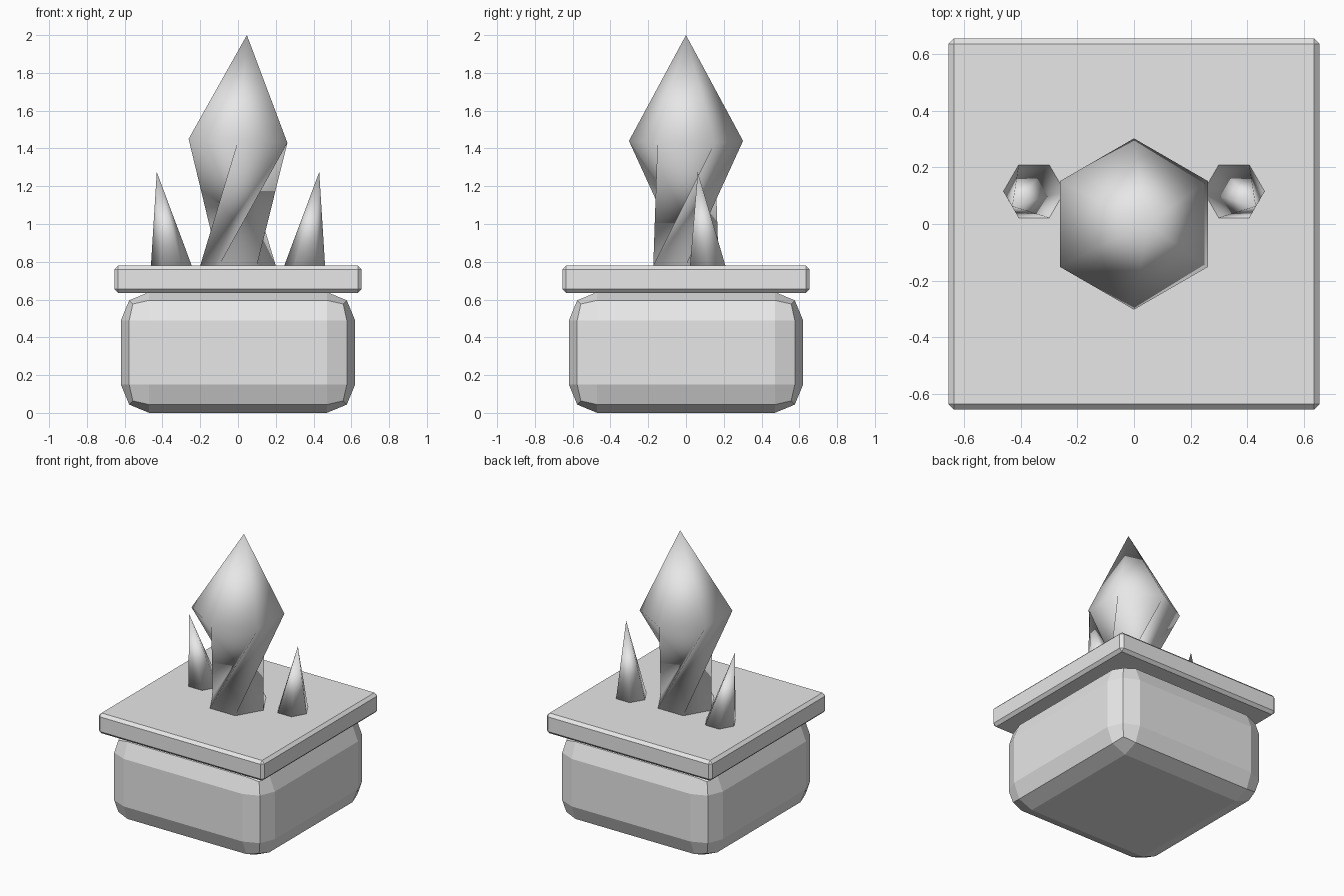
import bpy, bmesh
from math import cos, sin, radians

cube = bpy.data.objects.get("Cube")
if cube:
    bpy.data.objects.remove(cube, do_unlink=True)

stone = bpy.data.materials.new("stone grey")
stone.use_nodes = True
grey = (0.8, 0.8, 0.8, 1)
stone.diffuse_color = grey
stone.node_tree.nodes["Principled BSDF"].inputs["Base Color"].default_value = grey


def add_object(name, bm, smooth=False):
    bmesh.ops.recalc_face_normals(bm, faces=bm.faces)
    mesh = bpy.data.meshes.new(name)
    bm.to_mesh(mesh)
    bm.free()
    mesh.materials.append(stone)
    for poly in mesh.polygons:
        poly.use_smooth = smooth
    obj = bpy.data.objects.new(name, mesh)
    bpy.context.collection.objects.link(obj)
    return obj


def bevelled_box(name, half, bottom, top, width, segments):
    bm = bmesh.new()
    bmesh.ops.create_cube(bm, size=1)
    for v in bm.verts:
        v.co.x *= 2 * half
        v.co.y *= 2 * half
        v.co.z = top if v.co.z > 0 else bottom
    bmesh.ops.bevel(bm, geom=bm.edges[:], offset=width, segments=segments,
                    profile=0.5, affect='EDGES', clamp_overlap=True)
    return add_object(name, bm)


def hex_ring(bm, x, y, z, radius, start=0, lean=0):
    ring = []
    for i in range(6):
        a = radians(start + 60 * i)
        dx = radius * cos(a)
        ring.append(bm.verts.new((x + dx, y + radius * sin(a), z + lean * dx)))
    return ring


def close_to_tip(bm, ring, tip):
    apex = bm.verts.new(tip)
    for i in range(6):
        bm.faces.new((ring[i], ring[(i + 1) % 6], apex))


# Pedestal
bevelled_box("pedestal_block", 0.62, 0, 0.64, 0.15, 2)
bevelled_box("top_slab", 0.655, 0.635, 0.78, 0.02, 1)

# Main flame: narrow hexagonal foot twisted a quarter turn into a wide ring
bm = bmesh.new()
foot = hex_ring(bm, 0, 0, 0.78, 0.2)
belly = hex_ring(bm, 0, 0, 1.44, 0.302, 90, -0.04)
bm.faces.new(foot[::-1])
for i in range(6):
    j = (i + 1) % 6
    bm.faces.new((foot[i], foot[j], belly[j]))
    bm.faces.new((foot[i], belly[j], belly[i]))
close_to_tip(bm, belly, (0.047, 0, 2))
add_object("main_flame", bm, True)

# Small leaning flames
for side, name in ((1, "left_flame"), (-1, "right_flame")):
    bm = bmesh.new()
    base = hex_ring(bm, side * 0.353, 0.115, 0.78, 0.108)
    bm.faces.new(base[::-1])
    close_to_tip(bm, base, (side * 0.43, 0.062, 1.275))
    add_object(name, bm, True)
